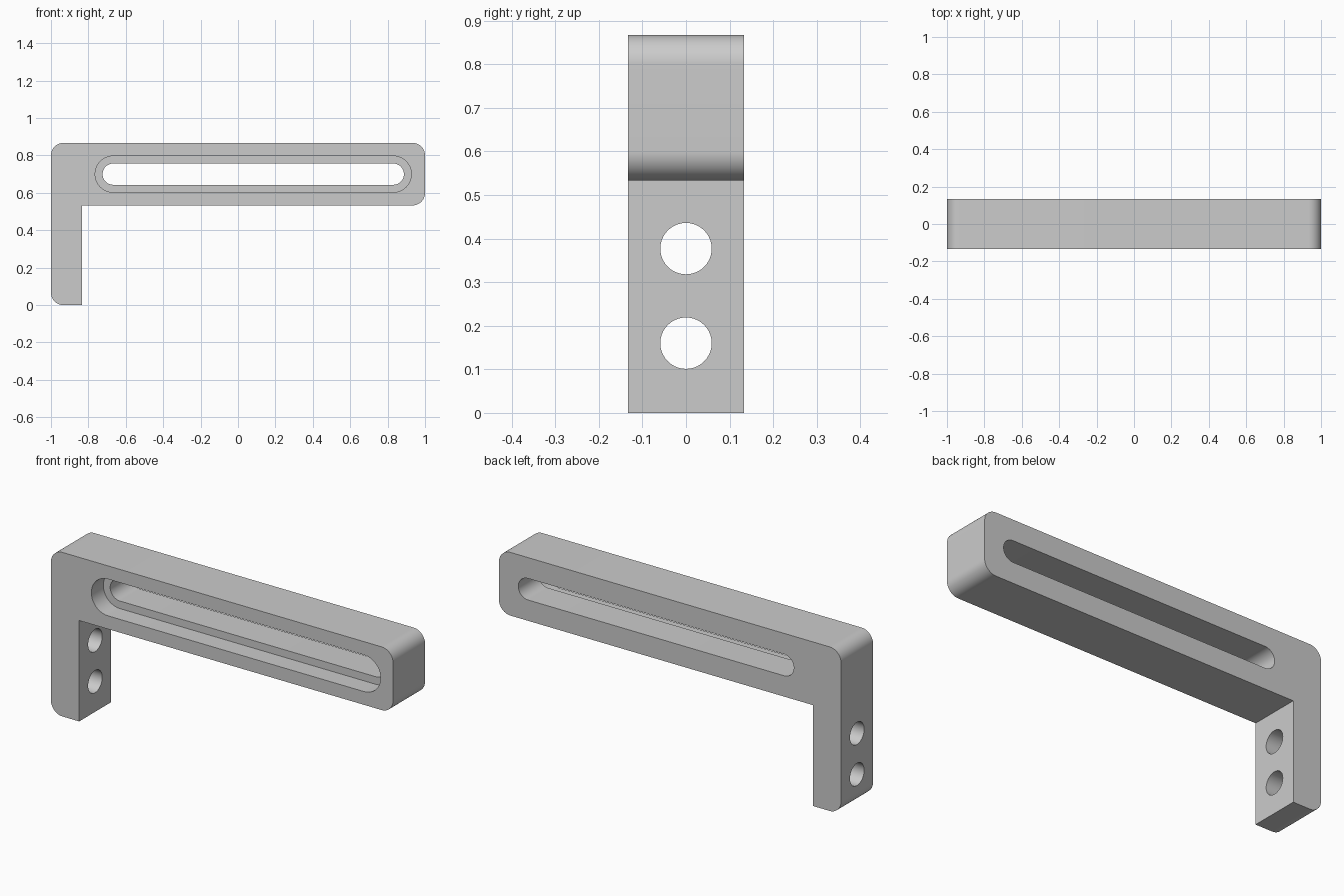
import bpy
import bmesh
from math import cos, sin, pi
from mathutils import Vector

if "Cube" in bpy.data.objects:
    bpy.data.objects.remove(bpy.data.objects["Cube"], do_unlink=True)

DEPTH = 0.267        # bracket width along y
TOP = 0.867
ARM_BOTTOM = 0.533
LEG_INNER = -0.835
RADIUS = 0.067       # rounded corners
SLOT_Z = 0.70
STEPS = 20

grey = bpy.data.materials.new("plain grey")
grey.use_nodes = True
grey.diffuse_color = (0.6, 0.6, 0.6, 1)
grey.node_tree.nodes["Principled BSDF"].inputs["Base Color"].default_value = (0.6, 0.6, 0.6, 1)


def arc(cx, cz, r, start, sweep):
    """Points on an arc, angles in quarter turns."""
    return [(cx + r * cos((start + sweep * i / STEPS) * pi / 2),
             cz + r * sin((start + sweep * i / STEPS) * pi / 2)) for i in range(STEPS + 1)]


def prism(name, points, place, start, end):
    """Extrude a 2D outline; place(u, v, w) maps it into space."""
    bm = bmesh.new()
    face = bm.faces.new([bm.verts.new(place(u, v, start)) for u, v in points])
    grown = bmesh.ops.extrude_face_region(bm, geom=[face])["geom"]
    shift = Vector(place(0, 0, end)) - Vector(place(0, 0, start))
    bmesh.ops.translate(bm, vec=shift, verts=[g for g in grown if isinstance(g, bmesh.types.BMVert)])
    bmesh.ops.recalc_face_normals(bm, faces=bm.faces)
    mesh = bpy.data.meshes.new(name)
    bm.to_mesh(mesh)
    bm.free()
    mesh.materials.append(grey)
    obj = bpy.data.objects.new(name, mesh)
    bpy.context.collection.objects.link(obj)
    return obj


def along_y(u, v, w):
    return (u, w, v)


def along_x(u, v, w):
    return (w, u, v)


def slot(radius):
    return arc(0.83, SLOT_Z, radius, -1, 2) + arc(-0.667, SLOT_Z, radius, 1, 2)


# L-shaped body with rounded outer corners
outline = [(LEG_INNER, 0), (LEG_INNER, ARM_BOTTOM)]
outline += arc(1 - RADIUS, ARM_BOTTOM + RADIUS, RADIUS, -1, 1)
outline += arc(1 - RADIUS, TOP - RADIUS, RADIUS, 0, 1)
outline += arc(-1 + RADIUS, TOP - RADIUS, RADIUS, 1, 1)
outline += arc(-1 + RADIUS, RADIUS, RADIUS, 2, 1)
bracket = prism("slotted_bracket", outline, along_y, -DEPTH / 2, DEPTH / 2)

# Through slot, wider front recess and two leg holes
cutters = [
    prism("slot_recess_cutter", slot(0.097), along_y, -0.3, -DEPTH / 2 + 0.1),
    prism("through_slot_cutter", slot(0.057), along_y, -0.4, 0.4),
]
for z in (0.16, 0.377):
    circle = arc(0, z, 0.059, 0, 2) + arc(0, z, 0.059, 2, 2)[1:-1]
    cutters.append(prism("leg_hole_cutter", circle, along_x, -1.2, -0.7))

bpy.ops.object.select_all(action="DESELECT")
bpy.context.view_layer.objects.active = bracket
bracket.select_set(True)
for cutter in cutters:
    cutter.hide_render = True
    cut = bracket.modifiers.new("cut", "BOOLEAN")
    cut.operation = "DIFFERENCE"
    cut.solver = "EXACT"
    cut.object = cutter
    bpy.ops.object.modifier_apply(modifier=cut.name)
    bpy.data.objects.remove(cutter, do_unlink=True)

bpy.ops.object.shade_smooth_by_angle(angle=pi / 6)
